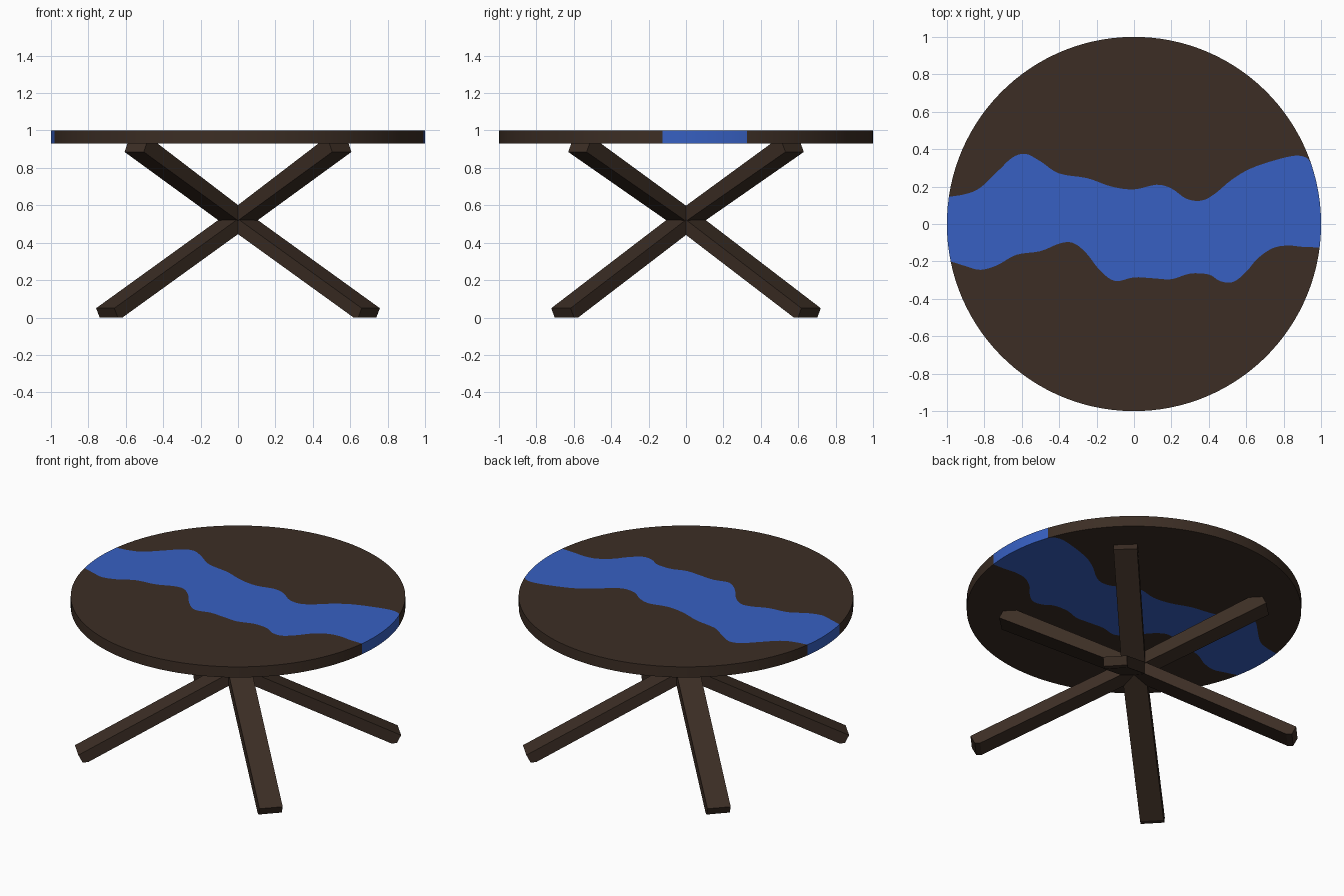
import bpy, bmesh, math
from mathutils import Vector

if "Cube" in bpy.data.objects:
    bpy.data.objects.remove(bpy.data.objects["Cube"])


def material(name, rgb):
    m = bpy.data.materials.new(name)
    m.diffuse_color = (*rgb, 1)
    m.use_nodes = True
    m.node_tree.nodes["Principled BSDF"].inputs["Base Color"].default_value = m.diffuse_color
    return m


WOOD = material("dark wood", (0.045, 0.027, 0.018))
BLUE = material("blue resin", (0.038, 0.117, 0.54))


def make_object(name, bm, mats):
    bmesh.ops.recalc_face_normals(bm, faces=bm.faces[:])
    me = bpy.data.meshes.new(name)
    bm.to_mesh(me)
    bm.free()
    for m in mats:
        me.materials.append(m)
    ob = bpy.data.objects.new(name, me)
    bpy.context.collection.objects.link(ob)
    return ob


def smooth_path(pts, steps=4):
    """Catmull-Rom curve whose two ends sit on the unit circle."""
    p = [Vector(q) for q in pts]
    p[0].normalize()
    p[-1].normalize()
    e = [p[0]] + p + [p[-1]]
    out = []
    for a, b, c, d in zip(e, e[1:], e[2:], e[3:]):
        for i in range(steps):
            t = i / steps
            out.append(0.5 * (2 * b + (c - a) * t + (2 * a - 5 * b + 4 * c - d) * t * t
                              + (3 * b - a - 3 * c + d) * t ** 3))
    return out + [p[-1]]


def arc(p, q):
    """Points strictly between p and q, counter-clockwise on the unit circle."""
    a = math.atan2(p.y, p.x)
    span = (math.atan2(q.y, q.x) - a) % (2 * math.pi)
    n = max(2, round(span / math.radians(3)))
    return [Vector((math.cos(a + span * i / n), math.sin(a + span * i / n)))
            for i in range(1, n)]


# River banks, left to right
back_bank = smooth_path([
    (-.985, .145), (-.9, .16), (-.82, .195), (-.72, .29), (-.65, .355), (-.58, .375),
    (-.5, .335), (-.4, .27), (-.25, .245), (-.12, .2), (0, .185), (.12, .21),
    (.2, .19), (.28, .135), (.36, .125), (.43, .16), (.52, .235), (.62, .295),
    (.75, .34), (.86, .365), (.92, .355), (.945, .325)])
front_bank = smooth_path([
    (-.98, -.2), (-.9, -.225), (-.82, -.245), (-.73, -.22), (-.63, -.165), (-.5, -.145),
    (-.4, -.105), (-.33, -.1), (-.26, -.15), (-.18, -.25), (-.1, -.305), (0, -.285),
    (.1, -.29), (.2, -.295), (.3, -.265), (.4, -.27), (.46, -.305), (.53, -.31),
    (.6, -.255), (.66, -.185), (.74, -.13), (.82, -.115), (.9, -.122), (.99, -.125)])

# Tabletop: two wooden slabs with the resin river between them
bm = bmesh.new()
TOP, BOTTOM = 1.0, 0.93


def columns(points):
    return [(bm.verts.new((p.x, p.y, TOP)), bm.verts.new((p.x, p.y, BOTTOM))) for p in points]


back, front = columns(back_bank), columns(front_bank)
back_rim = columns(arc(back_bank[-1], back_bank[0]))
left_rim = columns(arc(back_bank[0], front_bank[0]))
front_rim = columns(arc(front_bank[0], front_bank[-1]))
right_rim = columns(arc(front_bank[-1], back_bank[-1]))

for loop, mat in ((back + back_rim, 0),
                  (front + right_rim + back[::-1] + left_rim, 1),
                  (front_rim + front[::-1], 0)):
    bm.faces.new([c[0] for c in loop]).material_index = mat
    bm.faces.new([c[1] for c in reversed(loop)]).material_index = mat

for rim, start, end, mat in ((back_rim, back[-1], back[0], 0), (left_rim, back[0], front[0], 1),
                             (front_rim, front[0], front[-1], 0), (right_rim, front[-1], back[-1], 1)):
    chain = [start] + rim + [end]
    for a, b in zip(chain, chain[1:]):
        f = bm.faces.new((a[0], a[1], b[1], b[0]))
        f.material_index = mat
        f.smooth = True
for e in bm.edges:
    if abs(e.verts[0].co.z - e.verts[1].co.z) < 1e-5:
        e.smooth = False
make_object("tabletop", bm, [WOOD, BLUE])

# Legs: sloping beams that cross in the middle, cut flat at floor and tabletop
WIDTH = 0.142
LOWER = [(0, .562), (.975, .05), (.949, 0), (.916, 0), (0, .481)]
UPPER = [(0, .481), (.803, .885), (.78, .932), (.70, .932), (0, .562)]


def beam(name, profile, angle):
    bm = bmesh.new()
    c, s = math.cos(angle), math.sin(angle)
    sides = [[bm.verts.new((r * c - o * s, r * s + o * c, z)) for r, z in profile]
             for o in (-WIDTH / 2, WIDTH / 2)]
    for side in sides:
        bm.faces.new(side)
    n = len(profile)
    for i in range(n):
        j = (i + 1) % n
        bm.faces.new((sides[0][i], sides[0][j], sides[1][j], sides[1][i]))
    make_object(name, bm, [WOOD])


for label, profile, degrees in (("lower_leg", LOWER, 43.3), ("upper_leg", UPPER, 46.3)):
    for i, a in enumerate((degrees, 180 - degrees, 180 + degrees, -degrees)):
        beam(f"{label}_{i + 1}", profile, math.radians(a))
